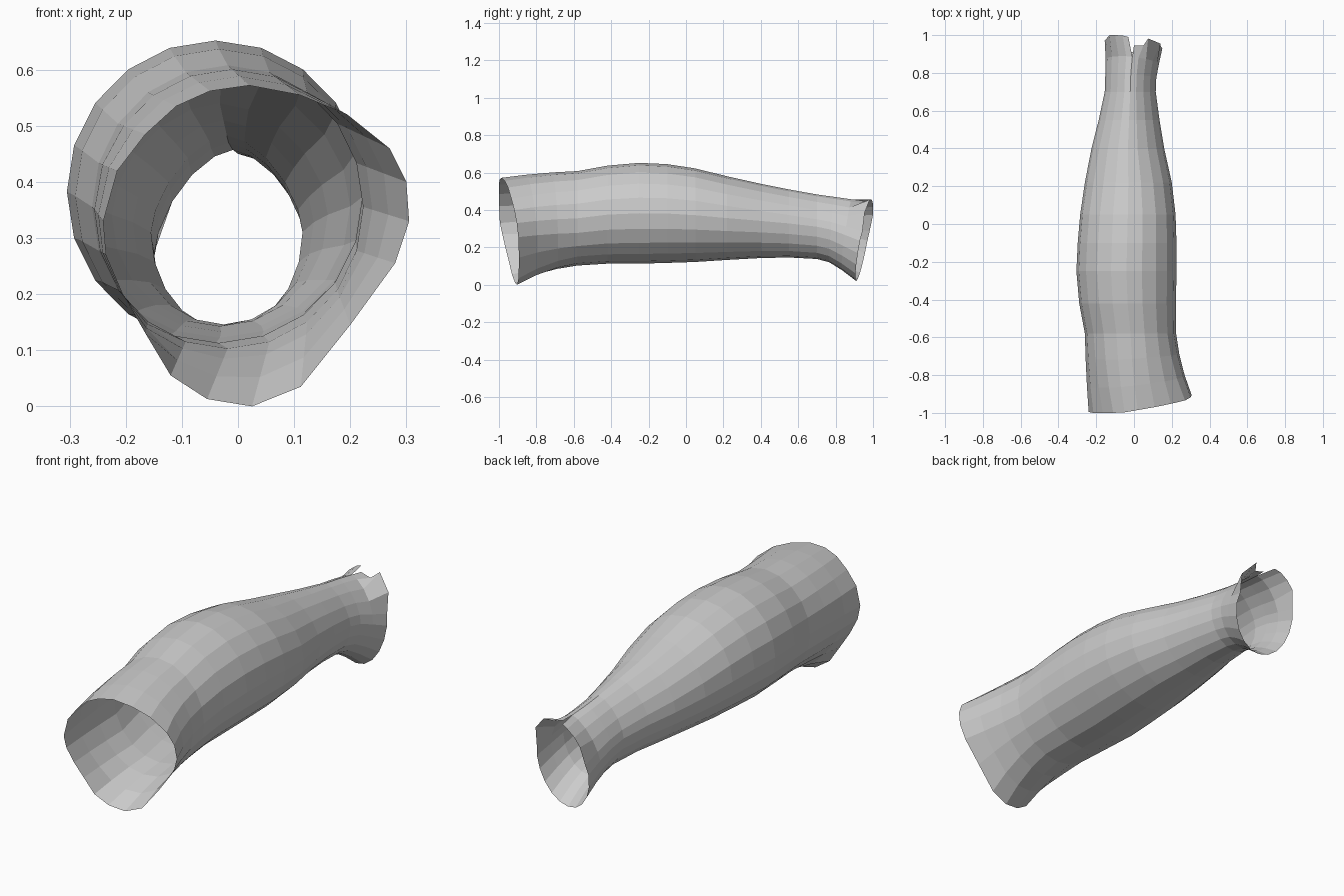
import bpy, bmesh
from math import cos, sin, pi, copysign

if "Cube" in bpy.data.objects:
    bpy.data.objects.remove(bpy.data.objects["Cube"])

N = 20  # sides of the tube

# cross-sections along the leg: y, top, bottom, left, right
SECTIONS = [
    (-0.58, .608, .103, -.26, .223),
    (-0.42, .637, .113, -.29, .222),
    (-0.25, .652, .113, -.305, .225),
    (-0.10, .645, .117, -.298, .225),
    (0.05, .622, .122, -.285, .22),
    (0.22, .580, .133, -.26, .20),
    (0.40, .540, .143, -.225, .16),
    (0.55, .510, .146, -.187, .135),
    (0.70, .483, .138, -.155, .115),
    (0.78, .470, .120, -.152, .118),
    (0.86, .457, .078, -.15, .132),
    (0.95, .450, .020, -.155, .15),
]

# knee opening outline (x, z), counter-clockwise from the right
KNEE = [(.305, .33), (.30, .40), (.27, .46), (.195, .52), (.11, .555),
        (.02, .572), (-.05, .562), (-.11, .535), (-.165, .485), (-.215, .42),
        (-.24, .33), (-.235, .27), (-.205, .20), (-.165, .13), (-.12, .055),
        (-.055, .013), (.025, 0), (.112, .035), (.20, .145), (.28, .255)]


def ring(y, top, bot, left, right):
    """Rounded section, pinched at the top towards the ankle."""
    cx, cz = (left + right) / 2, (top + bot) / 2
    pinch = min(max((y - .1) / .6, 0), 1) * .25
    pts = []
    for i in range(N):
        c, s = cos(2 * pi * i / N), sin(2 * pi * i / N)
        e = 1 + (pinch if s > 0 else 0)
        px = cx + (right - left) / 2 * copysign(abs(c) ** e, c)
        pz = cz + (top - bot) / 2 * copysign(abs(s) ** e, s)
        # slanted ankle opening
        slant = min(max((y - .7) / .25, 0), 1)
        pts.append((px, y + slant * (-.02 * c + .04 * s), pz))
    return pts


# knee rim and its blend into the calf
knee = []
for i, (x, z) in enumerate(KNEE):
    a = 2 * pi * i / N
    knee.append((x, max(-1, -.95 + .045 * cos(a) - .035 * sin(a)), z))
first = ring(*SECTIONS[0])
rings = [knee]
for wy, w in ((.68, .55), (.33, .2)):
    rings.append([(f[0] + (k[0] - f[0]) * w, f[1] + (k[1] - f[1]) * wy,
                   f[2] + (k[2] - f[2]) * w) for k, f in zip(knee, first)])
rings += [ring(*s) for s in SECTIONS]

# torn notch in the ankle rim
rings[-1][2] = (.14, .955, .385)
rings[-1][3] = (.075, .982, .455)
rings[-1][4] = (.05, .945, .435)
rings[-1][5] = (.0, .945, .45)
rings[-1][6] = (-.06, .998, .445)
rings[-1][7] = (-.10, 1.0, .415)
rings[-1][8] = (-.13, 1.0, .375)

bm = bmesh.new()
vs = [[bm.verts.new(p) for p in r] for r in rings]
for a, b in zip(vs, vs[1:]):
    for i in range(N):
        j = (i + 1) % N
        bm.faces.new((a[i], a[j], b[j], b[i]))

# slit along the top of the ankle; pull its left lip outwards
slit = bm.edges.get((vs[-2][5], vs[-1][5]))
left_face = next(f for f in slit.link_faces if vs[-1][6] in f.verts)
bmesh.ops.split_edges(bm, edges=[slit])
lip = max((v for v in left_face.verts if v is not vs[-1][6]), key=lambda v: v.co.y)
lip.co = (-.03, .99, .457)

bmesh.ops.recalc_face_normals(bm, faces=bm.faces)
me = bpy.data.meshes.new("lower_leg_sleeve")
bm.to_mesh(me)
bm.free()
obj = bpy.data.objects.new("lower_leg_sleeve", me)
bpy.context.collection.objects.link(obj)
